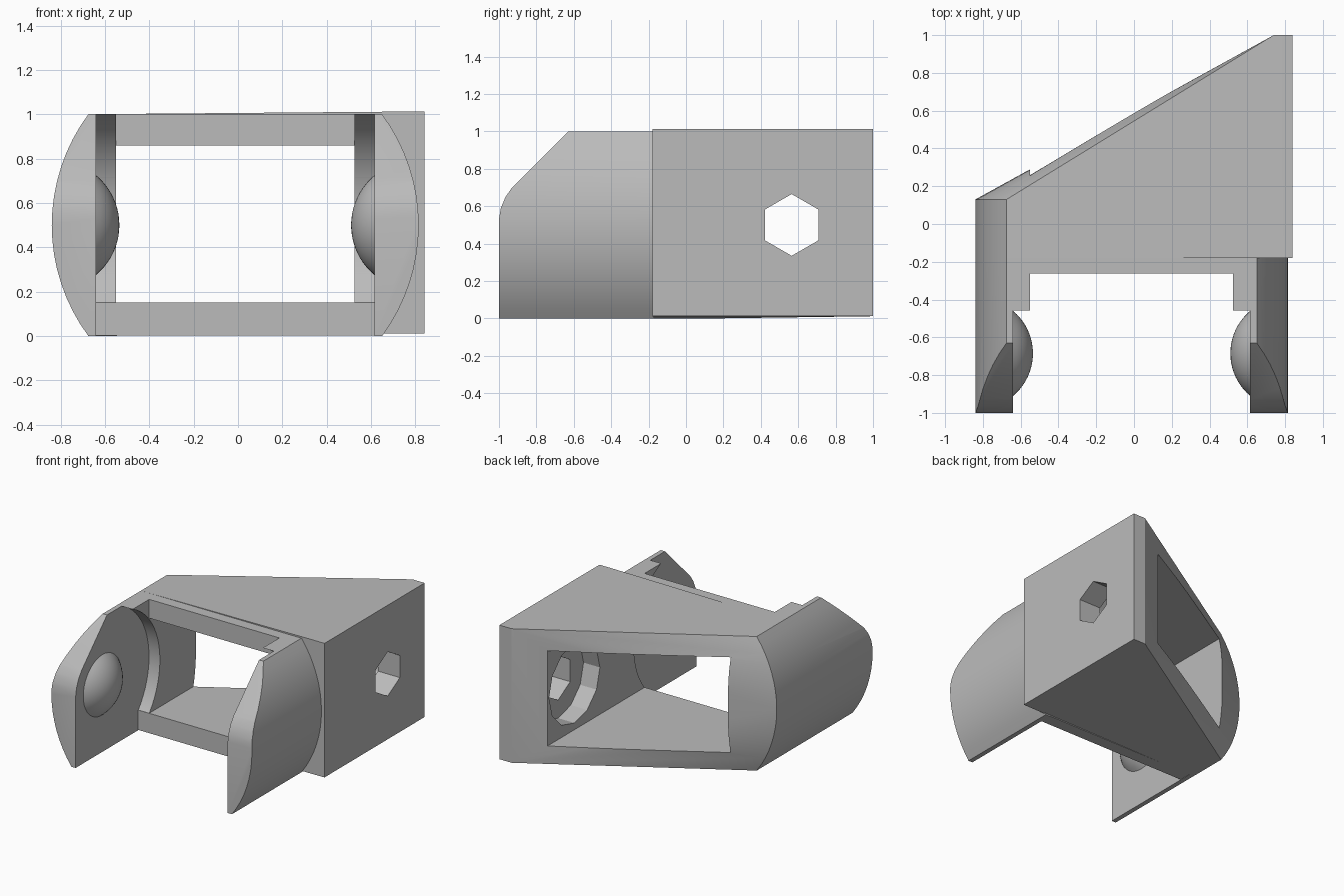
import bpy, bmesh, math
from mathutils import Vector

if "Cube" in bpy.data.objects:
    bpy.data.objects.remove(bpy.data.objects["Cube"], do_unlink=True)

grey = bpy.data.materials.new("plain_grey")
grey.use_nodes = True
grey.diffuse_color = (0.5, 0.5, 0.5, 1)
grey.node_tree.nodes["Principled BSDF"].inputs["Base Color"].default_value = (0.5, 0.5, 0.5, 1)

MID = 0.5          # height of the pivot axis
PIVOT = -0.685     # depth of the pivot axis
RADIUS = 0.84      # outer rounding of the arms


def finish(name, bm):
    bmesh.ops.recalc_face_normals(bm, faces=bm.faces)
    mesh = bpy.data.meshes.new(name)
    bm.to_mesh(mesh)
    bm.free()
    mesh.materials.append(grey)
    ob = bpy.data.objects.new(name, mesh)
    bpy.context.collection.objects.link(ob)
    return ob


def prism(name, outline, start, travel):
    """Extrude a closed 3D outline along a vector."""
    bm = bmesh.new()
    face = bm.faces.new([bm.verts.new(Vector(p) + Vector(start)) for p in outline])
    made = bmesh.ops.extrude_face_region(bm, geom=[face])["geom"]
    verts = [g for g in made if isinstance(g, bmesh.types.BMVert)]
    bmesh.ops.translate(bm, verts=verts, vec=travel)
    return finish(name, bm)


def box(name, x0, x1, y0, y1, z0, z1):
    return prism(name, [(x0, y0, z0), (x1, y0, z0), (x1, y1, z0), (x0, y1, z0)],
                 (0, 0, 0), (0, 0, z1 - z0))


def disc(name, x0, x1, y, radius, sides):
    """Regular prism lying along x, with a corner on top."""
    ring = [(0, radius * math.sin(2 * math.pi * i / sides),
             radius * math.cos(2 * math.pi * i / sides)) for i in range(sides)]
    return prism(name, ring, (x0, y, MID), (x1 - x0, 0, 0))


def boolean(ob, cutter, operation="DIFFERENCE"):
    mod = ob.modifiers.new("cut", "BOOLEAN")
    mod.operation = operation
    mod.solver = "EXACT"
    mod.object = cutter
    bpy.context.view_layer.objects.active = ob
    bpy.ops.object.modifier_apply(modifier=mod.name)
    bpy.data.objects.remove(cutter, do_unlink=True)


def smooth(ob):
    bpy.ops.object.select_all(action="DESELECT")
    ob.select_set(True)
    bpy.context.view_layer.objects.active = ob
    bpy.ops.object.shade_smooth_by_angle(angle=math.radians(20))


def arc(side, centre, steps=16):
    """Rounded outer edge of an arm, from bottom to top."""
    half = math.asin(MID / RADIUS)
    angles = [half * (2 * i / steps - 1) for i in range(steps + 1)]
    return [(centre + side * RADIUS * math.cos(a), MID + RADIUS * math.sin(a)) for a in angles]


# Wedge body: hull of the rounded left end and the tall right wall
bm = bmesh.new()
for y in (-0.18, 0.13):
    for x, z in arc(-1, 0):
        bm.verts.new((x, y, z))
for x in (0.74, 0.84):
    for y in (-0.18, 1):
        for z in (0.012, 1.012):
            bm.verts.new((x, y, z))
bmesh.ops.convex_hull(bm, input=bm.verts)
body = finish("wedge_body", bm)

# Open window, hexagonal socket with round recess, and pivot clearance
boolean(body, box("window", -0.55, 0.525, -0.5, 1.3, 0.15, 0.86))
boolean(body, disc("socket", 0.5, 1, 0.565, 0.165, 6))
boolean(body, disc("recess", 0.5, 0.66, 0.565, 0.3, 12))
for inner, face in ((-0.55, -0.64), (0.525, 0.615)):
    lo, hi = min(inner, face), max(inner, face)
    grow = 0.02
    lo, hi = (lo, hi + grow) if inner < 0 else (lo - grow, hi)
    boolean(body, disc("clearance", lo, hi, PIVOT, 0.55, 64))
smooth(body)

# Cross bars at the front of the window
box("lower_bar", -0.65, 0.63, -0.262, -0.17, 0.002, 0.15)
box("upper_bar", -0.56, 0.535, -0.262, -0.17, 0.86, 1.0)

# Side profile shared by both arms: chamfered, rounded front top
nose = [(-0.15, 0), (-1, 0), (-1, 0.53), (-0.99, 0.59), (-0.965, 0.65),
        (-0.93, 0.7), (-0.63, 1), (-0.15, 1)]

for name, side, centre, face, inner in (("right", -1, 0, -0.64, -0.55),
                                        ("left", 1, -0.025, 0.615, 0.525)):
    # Arm with a rounded outer side
    section = [(face, -0.01, 0)] + [(x, 0, z) for x, z in arc(side, centre)] + [(face, 0, 1)]
    section[0] = (face, 0, 0)
    arm = prism(name + "_arm", section, (0, -1.1, 0), (0, 0.93, 0))
    cut = prism("nose", [(0, y, z) for y, z in nose], (-1.2, 0, 0), (2.4, 0, 0))
    boolean(arm, cut, "INTERSECT")
    smooth(arm)

    # Stepped shoulder hollowed around the pivot
    back = face + side * 0.01
    shoulder = box(name + "_shoulder", min(inner, back), max(inner, back), -0.46, -0.17, 0.15, 1)
    boolean(shoulder, disc("hollow", -1, 1, PIVOT, 0.55, 64))
    smooth(shoulder)

    # Shallow pivot dome on the inner face
    rim, rise = 0.225, 0.105
    ball = (rim * rim + rise * rise) / (2 * rise)
    spread = math.asin(rim / ball)
    bm = bmesh.new()
    profile = []
    for i in range(11):
        a = spread * i / 10
        x = face - side * (rise - ball + ball * math.cos(a))
        profile.append(bm.verts.new((x, PIVOT, MID + ball * math.sin(a))))
    edges = [bm.edges.new(pair) for pair in zip(profile, profile[1:])]
    bmesh.ops.spin(bm, geom=profile + edges, cent=(0, PIVOT, MID), axis=(1, 0, 0),
                   angle=2 * math.pi, steps=40)
    bmesh.ops.remove_doubles(bm, verts=bm.verts, dist=0.0005)
    rim_edges = [e for e in bm.edges if e.is_boundary]
    bmesh.ops.holes_fill(bm, edges=rim_edges)
    smooth(finish(name + "_pivot_dome", bm))
